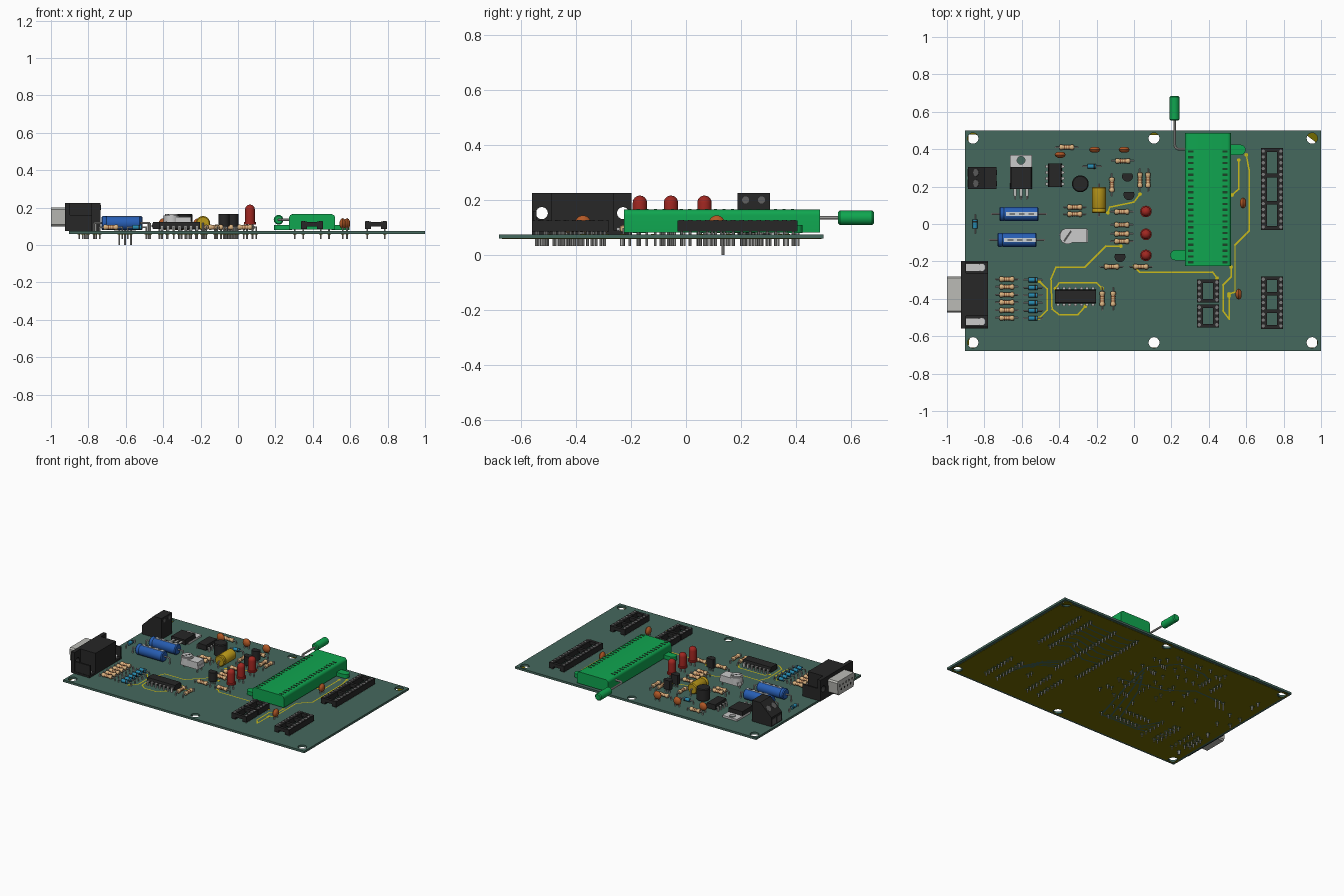
import bpy, bmesh
from math import sin, cos, pi, radians
from mathutils import Vector, Matrix

if "Cube" in bpy.data.objects:
    bpy.data.objects.remove(bpy.data.objects["Cube"])

BLACK, GREY, GREEN = (.02, .02, .02), (.5, .5, .48), (.005, .38, .08)
BOARD, OLIVE, GOLD = (.06, .14, .11), (.17, .145, 0), (.6, .5, .01)
TOP, BOT, PITCH = .075, .06, .0312
parts, colours, pads = {}, {}, []


def bm_of(name, col):
    colours[name] = col
    return parts.setdefault(name, bmesh.new()) if name not in parts else parts[name]


def box(name, col, x0, x1, y0, y1, z0, z1):
    m = Matrix.Translation(((x0+x1)/2, (y0+y1)/2, (z0+z1)/2)) @ Matrix.Diagonal((x1-x0, y1-y0, z1-z0, 1))
    bmesh.ops.create_cube(bm_of(name, col), size=1, matrix=m)


def lathe(name, col, prof, org, direction, n=12):
    """Revolve (radius, distance) pairs about a direction through org."""
    bm, q, rings = bm_of(name, col), Vector(direction).to_track_quat('Z', 'Y'), []
    for r, t in prof:
        r = max(r, 1e-4)
        rings.append([bm.verts.new(Vector(org) + q @ Vector((r*cos(2*pi*k/n), r*sin(2*pi*k/n), t))) for k in range(n)])
    for a, b in zip(rings, rings[1:]):
        for k in range(n):
            bm.faces.new((a[k], a[(k+1) % n], b[(k+1) % n], b[k]))
    bm.faces.new(rings[0][::-1])
    bm.faces.new(rings[-1])


def rod(name, col, p, q, r, n=12):
    d = Vector(q) - Vector(p)
    lathe(name, col, [(r, 0), (r, d.length)], p, d, n)


def prism(name, col, prof, axis, a, b):
    bm = bm_of(name, col)
    put = {'x': lambda u, v, t: (t, u, v), 'y': lambda u, v, t: (u, t, v), 'z': lambda u, v, t: (u, v, t)}[axis]
    lo, hi = ([bm.verts.new(put(u, v, t)) for u, v in prof] for t in (a, b))
    bm.faces.new(lo[::-1])
    bm.faces.new(hi)
    for i in range(len(prof)):
        j = (i+1) % len(prof)
        bm.faces.new((lo[i], lo[j], hi[j], hi[i]))


def arc(cx, cy, r, a0, a1, n=10):
    return [(cx + r*cos(radians(a0+(a1-a0)*i/n)), cy + r*sin(radians(a0+(a1-a0)*i/n))) for i in range(n+1)]


def plate(name, col, outline, holes, thick, matrix):
    """Flat sheet with round holes, from a filled 2D curve."""
    cu = bpy.data.curves.new(name, 'CURVE')
    cu.dimensions, cu.fill_mode, cu.extrude = '2D', 'BOTH', thick/2
    for pts in [outline] + [arc(x, y, r, 0, 345, 23) for x, y, r in holes]:
        s = cu.splines.new('POLY')
        s.points.add(len(pts)-1)
        for p, (x, y) in zip(s.points, pts):
            p.co = (x, y, 0, 1)
        s.use_cyclic_u = True
    tmp = bpy.data.objects.new(name + "_curve", cu)
    me = bpy.data.meshes.new_from_object(tmp)
    me.transform(matrix)
    bm_of(name, col).from_mesh(me)
    bpy.data.objects.remove(tmp)


def rect(x0, x1, y0, y1):
    return [(x0, y0), (x1, y0), (x1, y1), (x0, y1)]


def ribbon(name, col, pts, z, w=.004):
    bm = bm_of(name, col)
    for p, q in zip(pts, pts[1:]):
        p, q = Vector(p), Vector(q)
        d = (q-p).normalized()*w
        s = Vector((-d.y, d.x))
        bm.faces.new([bm.verts.new((v.x, v.y, z)) for v in (p-d+s, p-d-s, q+d-s, q+d+s)])


def pin(x, y, z1, z0=.033, r=.0045):
    rod("leads", GREY, (x, y, z0), (x, y, z1), r, 8)
    pads.append((x, y))


# circuit board and copper underside
holes = [(x, y, .029) for x in (-.861, .107, .952) for y in (.458, -.634)]
plate("circuit_board", BOARD, rect(-.904, 1, -.68, .5), holes, TOP-BOT, Matrix.Translation((0, 0, (TOP+BOT)/2)))
plate("copper_plane", OLIVE, rect(-.885, .98, -.66, .48), [(x, y, .036) for x, y, r in holes], .0015,
      Matrix.Translation((0, 0, BOT-.0007)))

# axial parts: resistors, diodes, capacitors
half = [(.0001, -.04), (.011, -.039), (.0145, -.034), (.0145, -.024), (.0115, -.019)]
RES = half + [(r, -t) for r, t in half[::-1]]


def axial(kind, x, y, vert=False):
    d = Vector((0, 1, 0) if vert else (1, 0, 0))
    c = Vector((x, y, .095))
    span = .06 if kind == "resistors" else .05
    rod("leads", GREY, c-d*span, c+d*span, .004, 8)
    for s in (-1, 1):
        p = c + d*span*s
        pin(p.x, p.y, .098, r=.004)
    if kind == "resistors":
        lathe(kind, (.7, .45, .22), RES, c, d)
        for t in (-.012, 0, .012):
            rod("resistor_bands", (.3, .1, .04), c+d*(t-.002), c+d*(t+.002), .0122)
    else:
        rod(kind, (.02, .25, .42), c-d*.023, c+d*.023, .0125)
        rod("diode_bands", BLACK, c+d*.008, c+d*.016, .0132)


for x, y in [(-.36, .41), (-.06, .337), (-.317, .09), (-.317, .053), (-.065, .065), (-.065, -.005),
             (-.065, -.053), (-.065, -.093), (-.12, -.228), (.037, -.228)]:
    axial("resistors", x, y)
for x, y in [(-.118, .21), (.032, .235), (.075, .235), (-.17, -.4), (-.112, -.4)]:
    axial("resistors", x, y, True)
for i in range(6):
    axial("resistors", -.68, -.295 - i*.0415)
    axial("diodes", -.54, -.299 - i*.041)
axial("diodes", -.225, .308)
axial("diodes", -.85, 0, True)


def can(name, col, c, d, L, r, lead):
    c, d = Vector(c), Vector(d)
    e = L/2
    lathe(name, col, [(r*.85, -e), (r, -e+.006), (r, -e+.02), (r*.92, -e+.026), (r, -e+.032), (r, e-.006), (r*.85, e)], c, d, 24)
    rod("leads", GREY, c-d*lead, c+d*lead, .005, 8)
    for s in (-1, 1):
        p = c + d*lead*s
        pin(p.x, p.y, c.z, r=.005)


for x, y in ((-.615, .053), (-.625, -.085)):
    can("electrolytic_capacitors", (.02, .11, .45), (x, y, .117), (1, 0, 0), .21, .0375, .145)
    box("capacitor_stripes", (.6, .65, .7), x-.07, x+.1, y-.01, y+.01, .15, .1555)
    for k in range(3):
        box("stripe_dashes", BLACK, x-.05+k*.05, x-.02+k*.05, y-.003, y+.003, .15, .1562)
can("film_capacitor", (.5, .32, .01), (-.187, .128, .117), (0, 1, 0), .14, .038, .085)

# ceramic discs
for x, y, v in [(-.395, .37, 0), (-.21, .397, 0), (-.053, .397, 0), (.583, .112, 1), (.56, -.375, 1)]:
    d = Vector((1, 0, 0) if v else (0, 1, 0))
    lathe("ceramic_capacitors", (.45, .1, .02), [(.012, -.016), (.024, -.01), (.03, 0), (.024, .01), (.012, .016)],
          (x, y, .114), d, 16)
    for s in (-.016, .016):
        pin(x + (0 if v else s), y + (s if v else 0), .1)

# LEDs
for y in (.067, -.055, -.168):
    dome = [(.026*cos(a*pi/12), .19 + .026*sin(a*pi/12)) for a in range(7)]
    lathe("led_lamps", (.35, .02, .015), [(.031, .11), (.031, .122), (.026, .124)] + dome, (.064, y, 0), (0, 0, 1), 20)
    for s in (-.0155, .0155):
        pin(.064+s, y, .115)

# transistors and round coil
for x, y in ((-.035, .255), (-.027, .157), (-.075, -.175)):
    prism("transistors", BLACK, arc(x, y, .029, 150, 390, 16), 'z', .1, .165)
    for s in (-.016, 0, .016):
        pin(x+s, y, .11)
lathe("round_coil", BLACK, [(.04, .08), (.045, .085), (.045, .16), (.04, .166)], (-.287, .215, 0), (0, 0, 1), 24)
for s in (-.03, .03):
    pin(-.287+s, .215, .09)

# voltage regulator lying flat
plate("regulator_tab", (.55, .55, .53), rect(-.662, -.546, .22, .37), [(-.604, .34, .021)], .014, Matrix.Translation((0, 0, .085)))
prism("regulator_body", BLACK, [(-.662, .088), (-.546, .088), (-.55, .122), (-.658, .122)], 'y', .187, .305)
for x in (-.635, -.604, -.573):
    box("leads", GREY, x-.008, x+.008, .15, .19, .1, .107)
    rod("leads", GREY, (x, .15, .103), (x, .133, .103), .005, 8)
    pin(x, .135, .106, 0, .005)

# trimmer
prism("trimmer", (.55, .55, .53), [(-.4, -.055), (-.385, -.1), (-.245, -.1), (-.245, -.03), (-.385, -.03)], 'z', .1, .125)
rod("trimmer", (.55, .55, .53), (-.355, -.065, .12), (-.355, -.065, .158), .042, 24)
box("trimmer", (.55, .55, .53), -.345, -.25, -.1, -.025, .12, .15)
rod("trimmer", (.55, .55, .53), (-.355, -.065, .155), (-.355, -.065, .165), .034, 24)
prism("trimmer_slot", (.08, .08, .08), [(-.378, -.09), (-.37, -.096), (-.332, -.04), (-.34, -.034)], 'z', .16, .1658)
for x, y in ((-.38, -.065), (-.26, -.04), (-.26, -.09)):
    pin(x, y, .105)


# dual in-line chips and sockets
def dip(cx, cy, n, vert, socket):
    L = n*PITCH/2

    def b(name, col, u0, u1, v0, v1, z0, z1):     # u along the rows, v across
        if vert:
            box(name, col, cx+v0, cx+v1, cy+u0, cy+u1, z0, z1)
        else:
            box(name, col, cx+u0, cx+u1, cy+v0, cy+v1, z0, z1)
    for i in range(n):
        u = (i-(n-1)/2)*PITCH
        for s in (-.047, .047):
            x, y = (cx+s, cy+u) if vert else (cx+u, cy+s)
            pin(x, y, .1)
            if socket:
                rod("socket_contacts", (.2, .2, .2), (x, y, .12), (x, y, .1275), .009, 10)
            else:
                b("leads", GREY, u-.008, u+.008, min(s, s*.7), max(s, s*.7), .1, .105)
                b("leads", GREY, u-.008, u+.008, s-.003, s+.003, .078, .105)
    if socket:
        for s in (-.043, .043):
            b("chip_sockets", BLACK, -L, L, s-.016, s+.016, .085, .125)
        for u in [-L+.01, L-.01] + ([-L/3, L/3] if n > 8 else []):
            b("chip_sockets", BLACK, u-.01, u+.01, -.03, .03, .1, .124)
    else:
        prof = [(-.032, .085), (-.037, .103), (-.032, .122), (.032, .122), (.037, .103), (.032, .085)]
        prism("chips", BLACK, [((cx if vert else cy)+u, z) for u, z in prof], 'y' if vert else 'x',
              (cy if vert else cx)-L, (cy if vert else cx)+L)


dip(.738, .187, 14, True, True)
dip(.738, -.42, 9, True, True)
dip(.396, -.358, 4, True, True)
dip(.396, -.492, 4, True, True)
dip(-.423, .26, 4, True, False)
dip(-.313, -.388, 7, False, False)

# green lever socket
prism("lever_socket", GREEN, [(.273, .082), (.519, .082)] + arc(.499, .145, .02, 0, 90, 5) + arc(.293, .145, .02, 90, 180, 5),
      'y', -.225, .487)
prism("lever_socket", GREEN, [(.5, .37), *arc(.57, .397, .027, -90, 90), (.5, .424)], 'z', .08, .108)
prism("lever_socket", GREEN, [(.29, -.14), *arc(.22, -.167, .027, 90, 270), (.29, -.194)], 'z', .08, .108)
for i in range(20):
    y = .388 - i*PITCH
    for x in (.303, .487):
        box("lever_socket_slots", (.01, .06, .02), x-.014, x+.014, y-.006, y+.006, .15, .1665)
        pin(x, y, .09)
lever = [(.29, .4, .135), (.235, .4, .135), (.222, .408, .135), (.217, .425, .135), (.217, .56, .135)]
for p, q in zip(lever, lever[1:]):
    rod("lever_rod", GREY, p, q, .007, 10)
lathe("lever_handle", GREEN, [(.02, 0), (.026, .006), (.026, .124), (.02, .131)], (.217, .554, .135), (0, 1, 0), 20)

# screw terminal
prism("screw_terminal", BLACK, [(-.888, TOP), (-.735, TOP), (-.735, .225), (-.8, .225), (-.888, .14)], 'y', .187, .305)
for y in (.217, .275):
    box("terminal_openings", (.1, .1, .1), -.89, -.86, y-.02, y+.02, .085, .125)
    rod("terminal_screws", GREY, (-.737, y, .2), (-.733, y, .2), .013, 16)
    d = Vector((-.085, 0, .088)).normalized()
    c = Vector((-.844, y, .1825))
    rod("terminal_screws", (.12, .12, .12), c-d*.01, c+d*.002, .02, 16)
    pin(-.81, y, .08, r=.007)

# serial connector
YC = -.377
to_yz = Matrix(((0, 0, 1, -.912), (1, 0, 0, 0), (0, 1, 0, 0), (0, 0, 0, 1)))
plate("serial_connector", BLACK, rect(-.56, -.198, TOP, .225), [(YC-.148, .152, .022), (YC+.148, .152, .022)], .026, to_yz)
box("serial_connector", BLACK, -.9, -.78, YC-.115, YC+.115, TOP, .225)
box("serial_connector", BLACK, -.9, -.78, -.56, -.198, TOP, .088)
for s in (-1, 1):
    y = YC + s*.174
    box("serial_connector", BLACK, -.9, -.78, y-.006, y+.006, TOP, .16)
    y = YC + s*.145
    box("serial_brackets", (.6, .6, .58), -.899, -.81, y-.018, y+.018, .088, .094)
    rod("serial_brackets", (.6, .6, .58), (-.815, y, .086), (-.815, y, .1), .022, 16)
    pin(-.815, y, .09, r=.009)
prism("serial_shell", (.5, .5, .47), [(YC-.08, .1), (YC+.08, .1), (YC+.09, .11), (YC+.097, .19), (YC+.088, .2),
                                      (YC-.088, .2), (YC-.097, .19), (YC-.09, .11)], 'x', -.999, -.92)
for n, x, z in ((5, -.8, .165), (4, -.83, .135)):
    for i in range(n):
        y = YC + (i-(n-1)/2)*.034
        rod("serial_contacts", BLACK, (-1, y, z), (-.99, y, z), .008, 10)
        pin(x, y, .08)

# top copper tracks
for t in ([(.0, -.228), (.03, -.257), (.42, -.257), (.444, -.289)],
          [(.6, .37), (.615, .29), (.615, -.037), (.54, -.112), (.54, -.364), (.508, -.374)],
          [(.56, .342), (.56, .187), (.524, .155)],
          [(.519, -.23), (.519, -.283), (.476, -.326), (.476, -.465), (.508, -.508), (.508, -.385)],
          [(-.07, -.118), (-.15, -.118), (-.262, -.23), (-.417, -.23), (-.444, -.294), (-.438, -.455), (-.4, -.485), (-.3, -.485), (-.26, -.44)],
          [(-.42, -.345), (-.4, -.315), (-.2, -.315), (-.17, -.345)],
          [(-.14, .06), (-.13, .09), (0, .117), (.032, .16)],
          [(-.508, -.305), (-.465, -.347), (-.465, -.46), (-.508, -.503)]):
    ribbon("top_tracks", GOLD, t, TOP+.001)
    for x, y in (t[0], t[-1]):
        rod("top_tracks", GOLD, (x, y, TOP-.002), (x, y, TOP+.001), .01, 10)

# solder pads and gaps in the underside copper
for x, y in pads:
    rod("pad_gaps", BOARD, (x, y, BOT-.002), (x, y, BOT), .0145, 10)
    rod("solder_pads", OLIVE, (x, y, BOT-.0027), (x, y, BOT), .009, 10)
for t in [[(.303, .38-k*.0624), (.36+k*.01, .36-k*.0624), (.65-k*.01, .36-k*.05), (.69, .38-k*.0624)] for k in range(7)] + \
         [[(.487, -.1-k*.031), (.6+k*.015, -.2-k*.03), (.6+k*.015, -.3), (.69, -.33-k*.062)] for k in range(4)] + \
         [[(-.62, -.295-k*.0415), (-.59, -.299-k*.041)] for k in range(6)] + \
         [[(-.49, -.3-k*.08), (-.42, -.44-k*.02), (-.25+k*.06, -.44-k*.02), (-.12+k*.05, -.1), (-.02+k*.03, .06+k*.05)] for k in range(3)] + \
         [[(-.38, .3), (-.3, .34), (-.1, .34), (.03, .18)], [(-.56, .135), (-.4, .14), (-.25, .02), (.064, -.05)]]:
    ribbon("pad_gaps", BOARD, t, BOT-.002, .006)

# turn the collected parts into objects
for name, bm in parts.items():
    bmesh.ops.remove_doubles(bm, verts=bm.verts, dist=1e-6)
    bmesh.ops.recalc_face_normals(bm, faces=bm.faces)
    me = bpy.data.meshes.new(name)
    bm.to_mesh(me)
    ob = bpy.data.objects.new(name, me)
    bpy.context.collection.objects.link(ob)
    mat = bpy.data.materials.new(name)
    mat.diffuse_color = (*colours[name], 1)
    mat.use_nodes = True
    mat.node_tree.nodes["Principled BSDF"].inputs["Base Color"].default_value = mat.diffuse_color
    me.materials.append(mat)
    ob.select_set(True)
    bpy.context.view_layer.objects.active = ob
bpy.ops.object.shade_smooth_by_angle(angle=radians(35))
